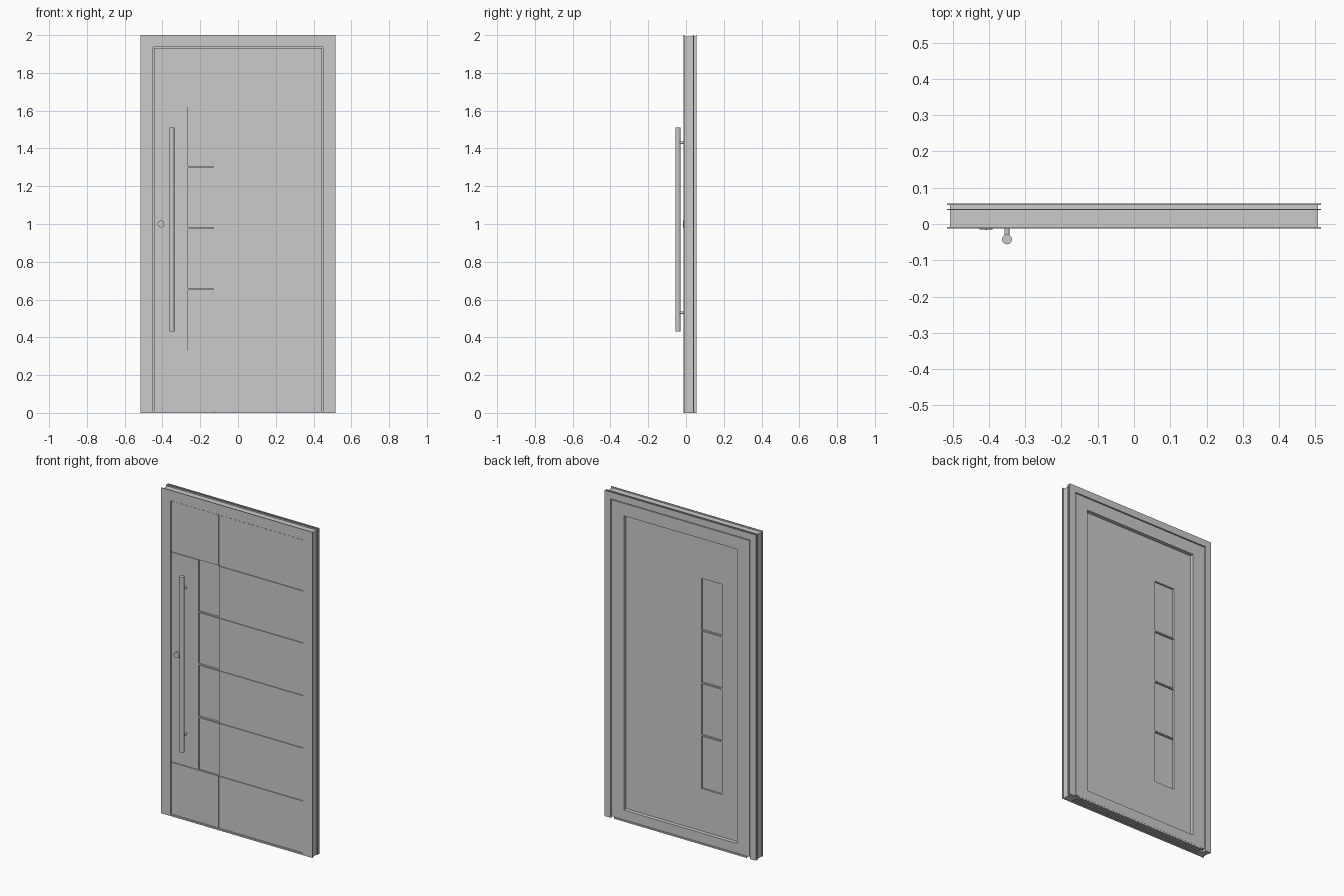
import bpy, bmesh, math
from mathutils import Matrix

if "Cube" in bpy.data.objects:
    bpy.data.objects.remove(bpy.data.objects["Cube"])


def finish(name, bm, smooth=False):
    bmesh.ops.recalc_face_normals(bm, faces=bm.faces)
    me = bpy.data.meshes.new(name)
    bm.to_mesh(me)
    bm.free()
    ob = bpy.data.objects.new(name, me)
    bpy.context.collection.objects.link(ob)
    if smooth:
        bpy.ops.object.select_all(action='DESELECT')
        ob.select_set(True)
        bpy.context.view_layer.objects.active = ob
        bpy.ops.object.shade_smooth_by_angle(angle=math.radians(35))
    return ob


def add_box(bm, x0, x1, y0, y1, z0, z1):
    m = Matrix.Translation(((x0 + x1) / 2, (y0 + y1) / 2, (z0 + z1) / 2))
    bmesh.ops.create_cube(bm, size=1, matrix=m @ Matrix.Diagonal((x1 - x0, y1 - y0, z1 - z0, 1)))


def boxes(name, items):
    bm = bmesh.new()
    for b in items:
        add_box(bm, *b)
    return finish(name, bm)


def plate(name, xs, zs, holes, y0, y1):
    """Slab in the x-z plane; holes are (column, row) cells left open."""
    bm = bmesh.new()
    v = [[bm.verts.new((x, y0, z)) for z in zs] for x in xs]
    faces = [bm.faces.new((v[i][j], v[i + 1][j], v[i + 1][j + 1], v[i][j + 1]))
             for i in range(len(xs) - 1) for j in range(len(zs) - 1) if (i, j) not in holes]
    bmesh.ops.delete(bm, geom=[w for w in bm.verts if not w.link_faces], context='VERTS')
    ext = bmesh.ops.extrude_face_region(bm, geom=faces, use_keep_orig=True)
    for g in ext['geom']:
        if isinstance(g, bmesh.types.BMVert):
            g.co.y = y1
    return finish(name, bm)


def cylinder(name, x, y, z, r, length, axis='Z', bevel=0):
    bm = bmesh.new()
    rot = Matrix.Rotation(math.pi / 2, 4, 'X') if axis == 'Y' else Matrix()
    bmesh.ops.create_cone(bm, cap_ends=True, segments=32, radius1=r, radius2=r, depth=length,
                          matrix=Matrix.Translation((x, y, z)) @ rot)
    return finish(name, bm, True)


FRONT, BACK, W, H = -0.012, 0.056, 0.515, 2.0

# Outer frame: rebated profile (inset, y) swept up, over and down with mitred corners
profile = [(0, FRONT), (0.064, FRONT), (0.064, 0.030), (0.042, 0.030), (0.042, BACK), (0, BACK),
           (0, 0.052), (0.008, 0.052), (0.008, 0.042), (0, 0.042), (0, 0.038),
           (0.008, 0.038), (0.008, -0.008), (0, -0.008)]
bm = bmesh.new()
rings = [[bm.verts.new((sx * (W - o), y, H - o if top else 0)) for o, y in profile]
         for sx, top in ((-1, 0), (-1, 1), (1, 1), (1, 0))]
n = len(profile)
for a, b in zip(rings, rings[1:]):
    for i in range(n):
        k = (i + 1) % n
        bm.faces.new((a[i], a[k], b[k], b[i]))
bm.faces.new(rings[0])
bm.faces.new(rings[-1])
finish("door_frame", bm)

# Threshold: thin plate on rails, open underneath
boxes("threshold", [(-0.451, 0.451, FRONT, BACK, 0.005, 0.009)] +
      [(-0.451, 0.451, y, y + 0.004, 0, 0.005) for y in (FRONT, 0.008, 0.030, BACK - 0.004)])

# Leaf layout
L, B, T = 0.446, 0.011, 1.932
WL, WR = -0.265, -0.127
rows = [0.33, 0.655, 0.977, 1.30, 1.62]
D = 0.004   # half thickness of a window bar
G = 0.0015  # half width of a groove
SKIN, CORE, PANEL = -0.006, 0.0, 0.030

# Leaf core with four window openings
zs = [B, rows[0]]
for r in rows[1:-1]:
    zs += [r - D, r + D]
zs += [rows[-1], T]
plate("leaf_core", [-L, WL, WR, L], zs, {(1, j) for j in (1, 3, 5, 7)}, CORE, PANEL)

# Front skin boards separated by shadow grooves
boards = [(-L, WR - G, B, rows[0] - G), (-L, WR - G, rows[-1] + G, T),
          (-L, WL, rows[0] + G, rows[-1] - G)]
edges = [B - G] + rows + [T + G]
boards += [(WR + G, L, a + G, b - G) for a, b in zip(edges, edges[1:])]
boxes("front_boards", [(x0, x1, SKIN, CORE, z0, z1) for x0, x1, z0, z1 in boards])
boxes("window_bars", [(WL, WR, SKIN, CORE, r - D, r + D) for r in rows[1:-1]])

# Glass panes
boxes("glass_panes", [(WL, WR, 0.006, 0.019, a, b) for a, b in zip(rows, rows[1:])])

# Raised surround on the back of the leaf
plate("back_surround", [-0.469, -0.385, 0.385, 0.469], [B, 0.07, 1.877, 1.953],
      {(1, 1)}, 0.0305, 0.054)

# Pull bar, its two standoffs and the lock rose
cylinder("pull_bar", -0.35, -0.0425, 0.97, 0.0135, 1.08)
for z in (0.53, 1.43):
    cylinder("pull_bar_standoff", -0.35, -0.022, z, 0.007, 0.034, 'Y')
cylinder("lock_rose", -0.408, -0.0105, 1.0, 0.018, 0.010, 'Y')
boxes("keyway", [(-0.4105, -0.4055, -0.0165, -0.015, 0.992, 1.008)])
